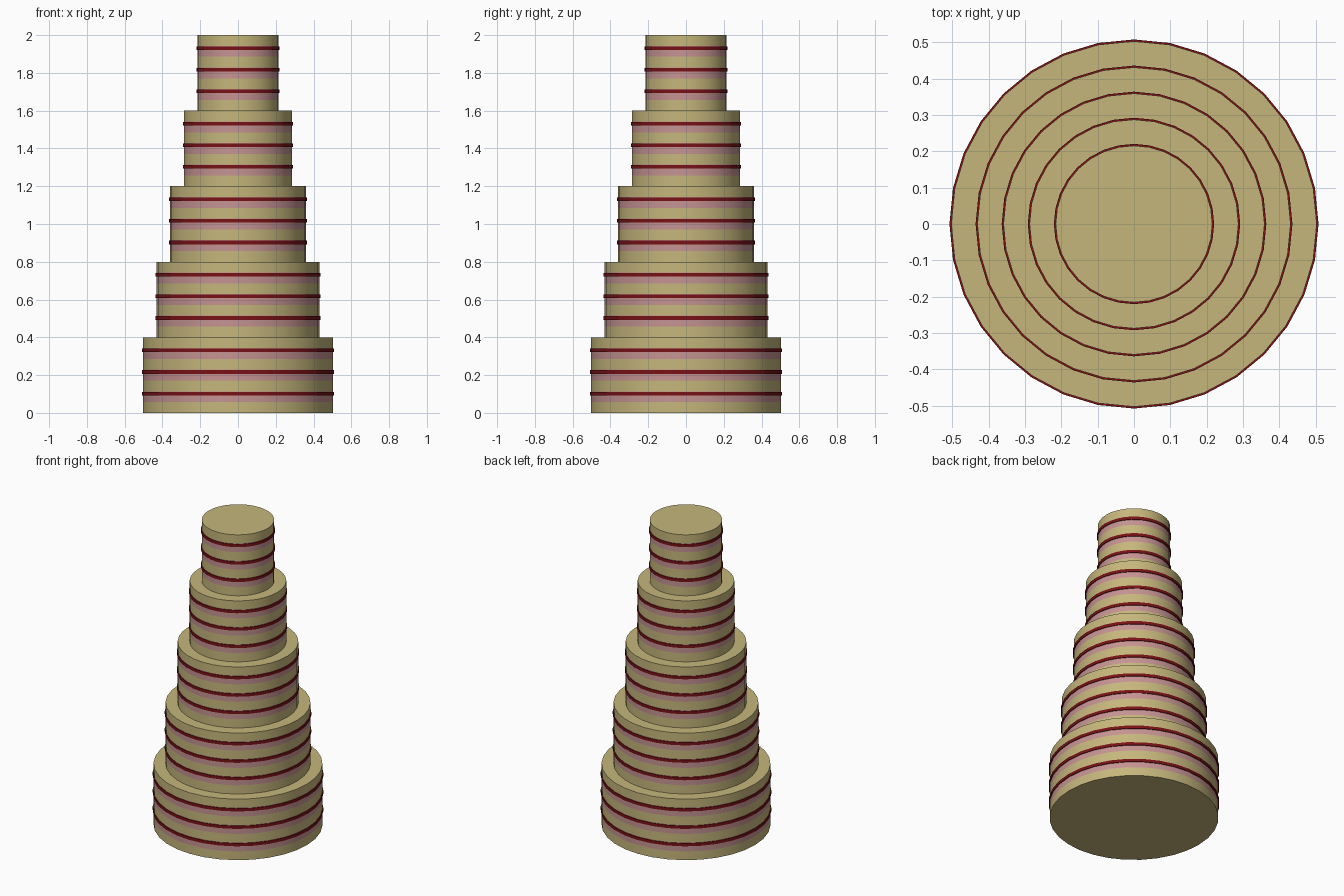
import bpy, bmesh, math

if "Cube" in bpy.data.objects:
    bpy.data.objects.remove(bpy.data.objects["Cube"])

SIDES = 32
TIER_H = 0.4
BAND = TIER_H / 7


def material(name, rgb):
    m = bpy.data.materials.new(name)
    m.diffuse_color = (*rgb, 1)
    m.use_nodes = True
    m.node_tree.nodes["Principled BSDF"].inputs["Base Color"].default_value = m.diffuse_color
    return m


cream = material("cream", (0.56, 0.47, 0.20))
pink = material("pink", (0.56, 0.29, 0.29))
maroon = material("maroon", (0.19, 0.006, 0.008))


def circle(bm, r, z):
    return [bm.verts.new((r * math.cos(2 * math.pi * i / SIDES),
                          r * math.sin(2 * math.pi * i / SIDES), z))
            for i in range(SIDES)]


def bridge(bm, a, b, mat=0):
    for i in range(SIDES):
        j = (i + 1) % SIDES
        bm.faces.new((a[i], a[j], b[j], b[i])).material_index = mat


def finish(bm, name, mats):
    bmesh.ops.recalc_face_normals(bm, faces=bm.faces)
    mesh = bpy.data.meshes.new(name)
    bm.to_mesh(mesh)
    bm.free()
    for m in mats:
        mesh.materials.append(m)
    ob = bpy.data.objects.new(name, mesh)
    bpy.context.collection.objects.link(ob)
    bpy.ops.object.select_all(action='DESELECT')
    ob.select_set(True)
    bpy.context.view_layer.objects.active = ob
    bpy.ops.object.shade_smooth_by_angle(angle=math.radians(30))


for t in range(5):
    r = 0.0718 * (7 - t)
    z0 = t * TIER_H

    # Tier body: alternating cream and pink bands, capped
    bm = bmesh.new()
    loops = [circle(bm, r, z0 + k * BAND) for k in range(8)]
    for k in range(7):
        bridge(bm, loops[k], loops[k + 1], k % 2)
    bm.faces.new(loops[0])
    bm.faces.new(loops[-1])
    finish(bm, f"tier_{t + 1}", [cream, pink])

    # Raised dark trim rings along the top of each pink band
    bm = bmesh.new()
    for k in (1, 3, 5):
        zc = z0 + (k + 1) * BAND - 0.012
        lo, hi = zc - 0.0095, zc + 0.0095
        prof = [circle(bm, rr, z) for rr, z in
                ((r - 0.01, lo), (r + 0.005, lo), (r + 0.005, hi), (r - 0.01, hi))]
        for i in range(4):
            bridge(bm, prof[i], prof[(i + 1) % 4])
    finish(bm, f"trim_rings_{t + 1}", [maroon])
